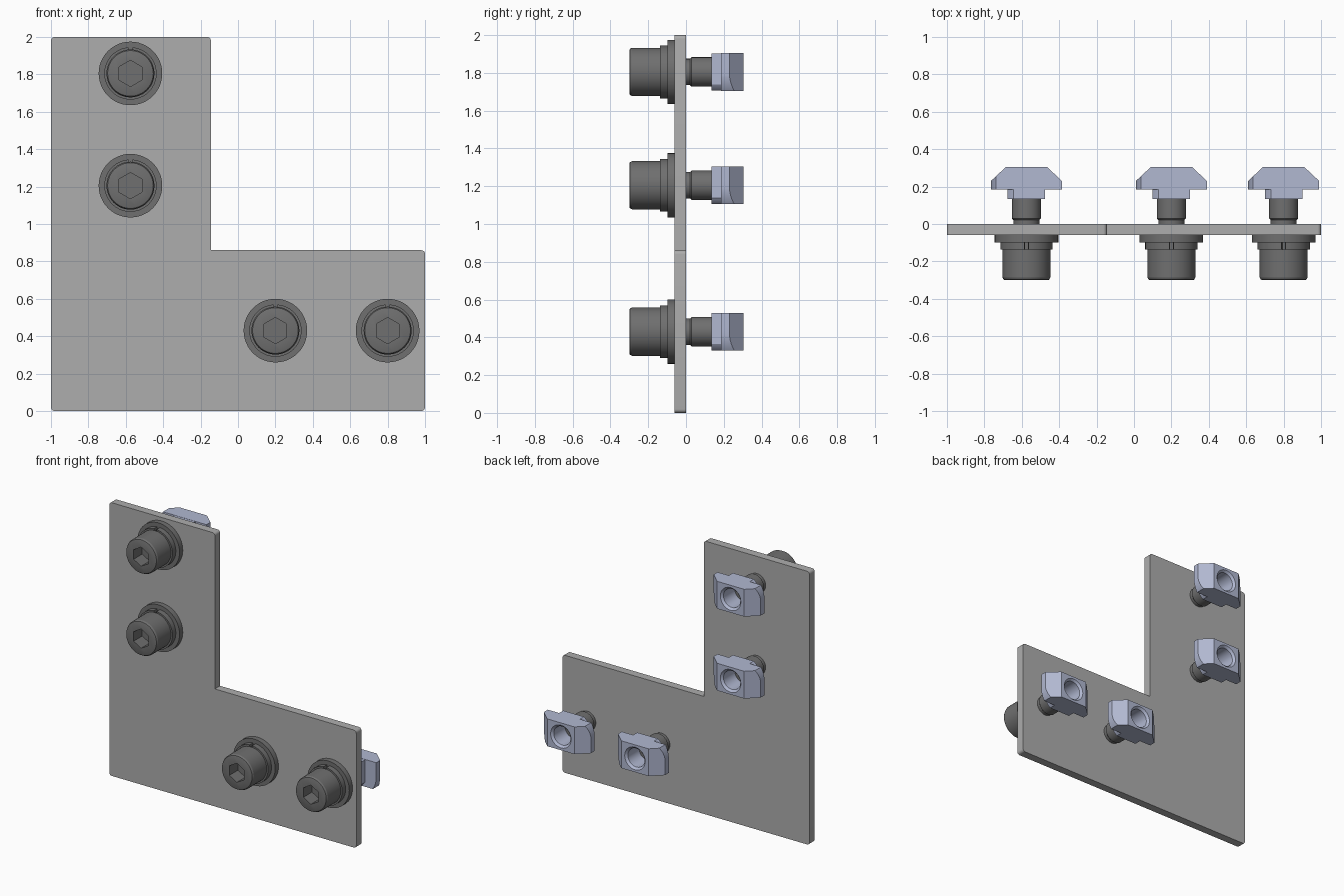
import bpy, bmesh
from math import sin, cos, pi, radians, sqrt, atan2

if "Cube" in bpy.data.objects:
    bpy.data.objects.remove(bpy.data.objects["Cube"], do_unlink=True)

scene = bpy.context.scene


def material(name, rgb):
    m = bpy.data.materials.new(name)
    m.use_nodes = True
    m.diffuse_color = (*rgb, 1)
    m.node_tree.nodes["Principled BSDF"].inputs["Base Color"].default_value = (*rgb, 1)
    return m


plate_grey = material("plate grey", (0.42, 0.42, 0.42))
bolt_grey = material("dark bolt grey", (0.16, 0.16, 0.16))
nut_blue = material("pale blue steel", (0.44, 0.48, 0.64))


def finish(name, bm, mat):
    bmesh.ops.recalc_face_normals(bm, faces=bm.faces)
    me = bpy.data.meshes.new(name)
    bm.to_mesh(me)
    bm.free()
    if mat:
        me.materials.append(mat)
    ob = bpy.data.objects.new(name, me)
    scene.collection.objects.link(ob)
    return ob


def prism(name, outline, a, b, mat=None, along="y"):
    """Extrude an outline: (x, z) along y, or (x, y) along z."""
    bm = bmesh.new()
    place = (lambda p, t: (p[0], t, p[1])) if along == "y" else (lambda p, t: (p[0], p[1], t))
    ends = [[bm.verts.new(place(p, t)) for p in outline] for t in (a, b)]
    for ring in ends:
        bm.faces.new(ring)
    n = len(outline)
    for i in range(n):
        j = (i + 1) % n
        bm.faces.new((ends[0][i], ends[0][j], ends[1][j], ends[1][i]))
    return finish(name, bm, mat)


def lathe(name, profile, mat=None, seg=48):
    """Turn a profile of (radius, y) about the y axis, with flat ends."""
    bm = bmesh.new()
    rings = [[bm.verts.new((r * cos(2 * pi * i / seg), y, r * sin(2 * pi * i / seg)))
              for i in range(seg)] for r, y in profile]
    for p, q in zip(rings, rings[1:]):
        for i in range(seg):
            j = (i + 1) % seg
            bm.faces.new((p[i], p[j], q[j], q[i]))
    bm.faces.new(rings[0])
    bm.faces.new(rings[-1])
    return finish(name, bm, mat)


def arc(r, a, b, n, cx=0, cz=0):
    return [(cx + r * cos(a + (b - a) * i / n), cz + r * sin(a + (b - a) * i / n))
            for i in range(n + 1)]


def activate(ob):
    bpy.ops.object.select_all(action="DESELECT")
    ob.select_set(True)
    bpy.context.view_layer.objects.active = ob


def boolean(ob, cutter, operation):
    mod = ob.modifiers.new("cut", "BOOLEAN")
    mod.operation, mod.solver, mod.object = operation, "EXACT", cutter
    activate(ob)
    bpy.ops.object.modifier_apply(modifier=mod.name)
    bpy.data.objects.remove(cutter, do_unlink=True)


def smooth(ob):
    activate(ob)
    bpy.ops.object.shade_smooth_by_angle(angle=radians(25))


def eased(half_x, half_z, r):
    """Rectangle whose -x+z and +x-z corners are trimmed by a centred circle."""
    top = atan2(half_z, sqrt(r * r - half_z ** 2))
    side = atan2(sqrt(max(r * r - half_x ** 2, 0)), half_x)
    trim = arc(r, pi - top, pi - side, 12)
    half = [(half_x, half_z)] + trim
    return half + [(-x, -z) for x, z in half]


# L-shaped plate: outer corners rounded, inner corner sharp
R, ARM_X, ARM_Z = 0.02, -0.145, 0.86
outline = []
for cx, cz, start in ((-1 + R, R, pi), (1 - R, R, 1.5 * pi), (1 - R, ARM_Z - R, 0)):
    outline += arc(R, start, start + pi / 2, 5, cx, cz)
outline.append((ARM_X, ARM_Z))
for cx, start in ((ARM_X - R, 0), (-1 + R, pi / 2)):
    outline += arc(R, start, start + pi / 2, 5, cx, 2 - R)
plate = prism("corner_plate", outline, -0.06, 0, plate_grey)
smooth(plate)

# Socket head bolt with neck and shank
bolt = lathe("socket_bolt", [(0.115, -0.3), (0.122, -0.297), (0.128, -0.285), (0.128, -0.137),
                             (0.07, -0.137), (0.07, 0.022), (0.078, 0.03), (0.078, 0.16)], bolt_grey)
hexagon = [(0.07 * sin(i * pi / 3), 0.07 * cos(i * pi / 3)) for i in range(6)]
boolean(bolt, prism("socket_cutter", hexagon, -0.35, -0.2), "DIFFERENCE")

# Split spring washer, open at the top, and flat washer
gap = 0.08
ring = (arc(0.14, pi / 2 + gap, 2.5 * pi - gap, 48) +
        arc(0.09, 2.5 * pi - gap, pi / 2 + gap, 48))
spring = prism("spring_washer", ring, -0.137, -0.098, bolt_grey)
washer = lathe("flat_washer", [(0.17, -0.098), (0.17, -0.06)], bolt_grey)

# T-slot nut: bevelled wings, narrow collar, countersunk hole
wing = [(-0.19, 0.185), (0.19, 0.185), (0.19, 0.23), (0.11, 0.305), (-0.11, 0.305), (-0.19, 0.23)]
nut = prism("slot_nut", wing, -0.1, 0.1, nut_blue, along="z")
boolean(nut, prism("wing_trim", eased(0.19, 0.1, 0.191), 0.1, 0.4), "INTERSECT")
boolean(nut, prism("collar", eased(0.1, 0.0985, 0.12), 0.135, 0.2, nut_blue), "UNION")
boolean(nut, lathe("hole_cutter", [(0.068, 0.1), (0.068, 0.29), (0.095, 0.317)]), "DIFFERENCE")

# Place one fastener set at each position
fastener = [bolt, spring, washer, nut]
for part in fastener:
    smooth(part)
spots = [(-0.575, 1.805), (-0.575, 1.205), (0.2, 0.43), (0.8, 0.43)]
for i, (x, z) in enumerate(spots):
    for part in fastener:
        ob = part if i == 0 else part.copy()
        if i:
            scene.collection.objects.link(ob)
        ob.location = (x, 0, z)
